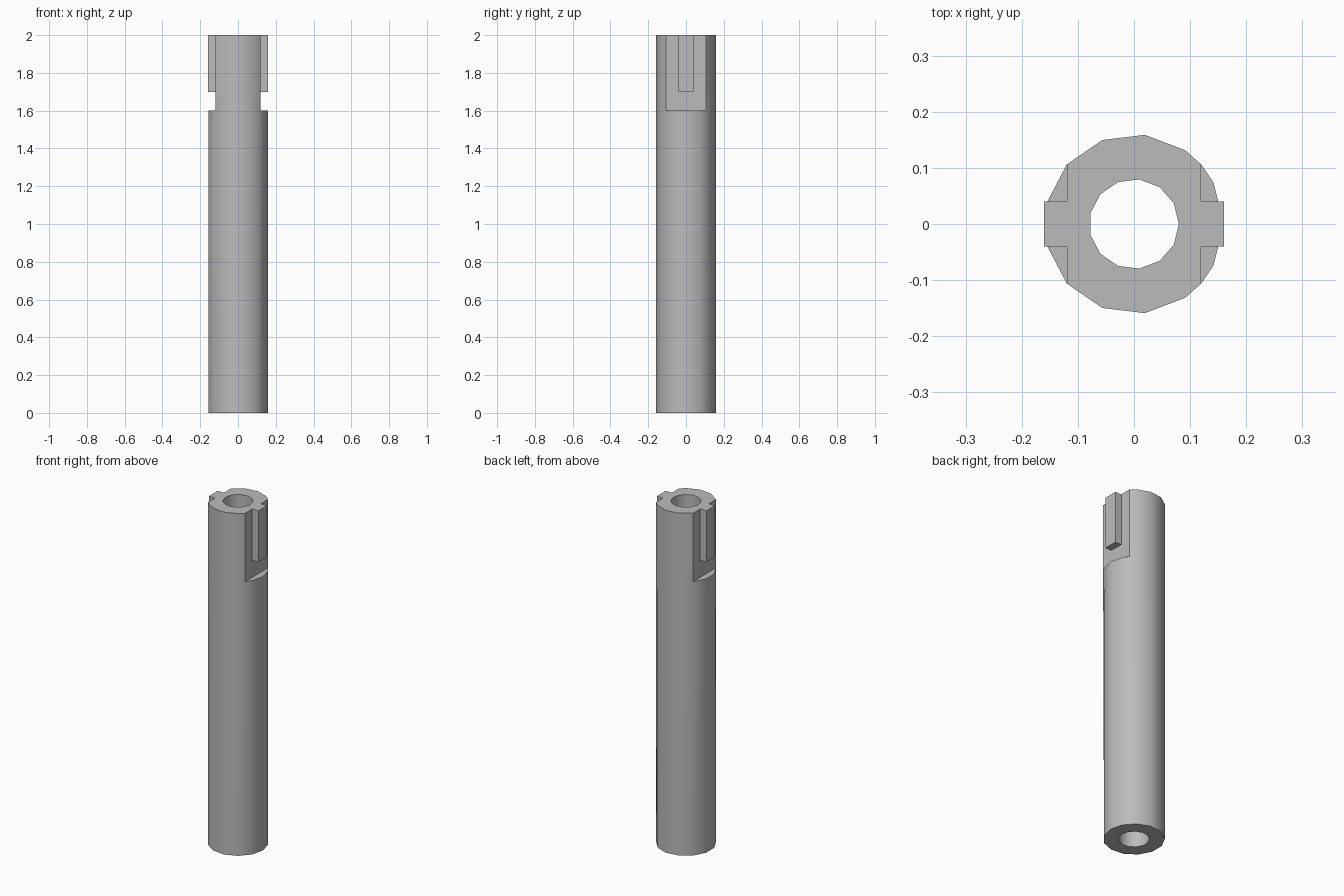
import bpy
import bmesh
from math import cos, sin, radians, tau

cube = bpy.data.objects.get("Cube")
if cube:
    bpy.data.objects.remove(cube, do_unlink=True)

SIDES, RADIUS, BORE, HEIGHT = 13, 0.16, 0.08, 2.0
SHELF, KEY_BASE, KEY_HALF = 1.6, 1.7, 0.04
STEP = tau / SIDES

# Outlines: full shaft, narrowed neck with two flats, neck plus two keys
def polar(radius, angle):
    return (radius * cos(angle), radius * sin(angle))

angles = sorted([k * STEP for k in range(SIDES)] + [1.5 * STEP, tau - 1.5 * STEP])
shaft = [polar(RADIUS, a) for a in angles]
foot = list(shaft)
for i in (2, 13):
    foot[i] = tuple((a + b) / 2 for a, b in zip(shaft[i - 1], shaft[i + 1]))
bore = [polar(BORE, k * STEP) for k in range(SIDES)]
flat = shaft[2][0]
back, front = shaft[2:7], shaft[9:14]
left_root = [(flat, -KEY_HALF), (flat, KEY_HALF)]
left_tip = [(RADIUS, -KEY_HALF), (RADIUS, KEY_HALF)]
right_root = [(-x, -y) for x, y in left_root]
right_tip = [(-x, -y) for x, y in left_tip]

def key(root, tip):
    return [root[0], *tip, root[1]]

neck = back + right_root + front + left_root
keyed = back + key(right_root, right_tip) + front + key(left_root, left_tip)

bm = bmesh.new()

def ring(points, z):
    return [bm.verts.new((x, y, z)) for x, y in points]

def wall(low, z0, high, z1):
    a, b = ring(low, z0), ring(high, z1)
    for i in range(len(a)):
        j = (i + 1) % len(a)
        bm.faces.new((a[i], a[j], b[j], b[i]))

def annulus(points, z, normal):
    edges = []
    for loop in (ring(points, z), ring(bore, z)):
        edges += [bm.edges.new((v, loop[i - 1])) for i, v in enumerate(loop)]
    bmesh.ops.triangle_fill(bm, use_beauty=True, edges=edges, normal=normal)

# Outer walls and bore
wall(foot, 0, shaft, SHELF)
wall(neck, SHELF, neck, KEY_BASE)
wall(keyed, KEY_BASE, keyed, HEIGHT)
wall(bore, 0, bore, HEIGHT)

# End faces
annulus(foot, 0, (0, 0, -1))
annulus(keyed, HEIGHT, (0, 0, 1))

# Shelves below the flats and undersides of the keys
bm.faces.new(ring(shaft[6:10] + right_root[::-1], SHELF))
bm.faces.new(ring([shaft[13], shaft[14], *shaft[:3]] + left_root[::-1], SHELF))
bm.faces.new(ring(key(right_root, right_tip), KEY_BASE))
bm.faces.new(ring(key(left_root, left_tip), KEY_BASE))

bmesh.ops.remove_doubles(bm, verts=bm.verts, dist=0.0001)
bmesh.ops.recalc_face_normals(bm, faces=bm.faces)
mesh = bpy.data.meshes.new("keyed_tube")
bm.to_mesh(mesh)
bm.free()
tube = bpy.data.objects.new("keyed_tube", mesh)
bpy.context.collection.objects.link(tube)

# Plain grey metal
grey = bpy.data.materials.new("grey")
grey.use_nodes = True
color = (0.5, 0.5, 0.5, 1)
grey.diffuse_color = color
grey.node_tree.nodes["Principled BSDF"].inputs["Base Color"].default_value = color
mesh.materials.append(grey)

bpy.ops.object.select_all(action="DESELECT")
tube.select_set(True)
bpy.context.view_layer.objects.active = tube
bpy.ops.object.shade_smooth_by_angle(angle=radians(30))
